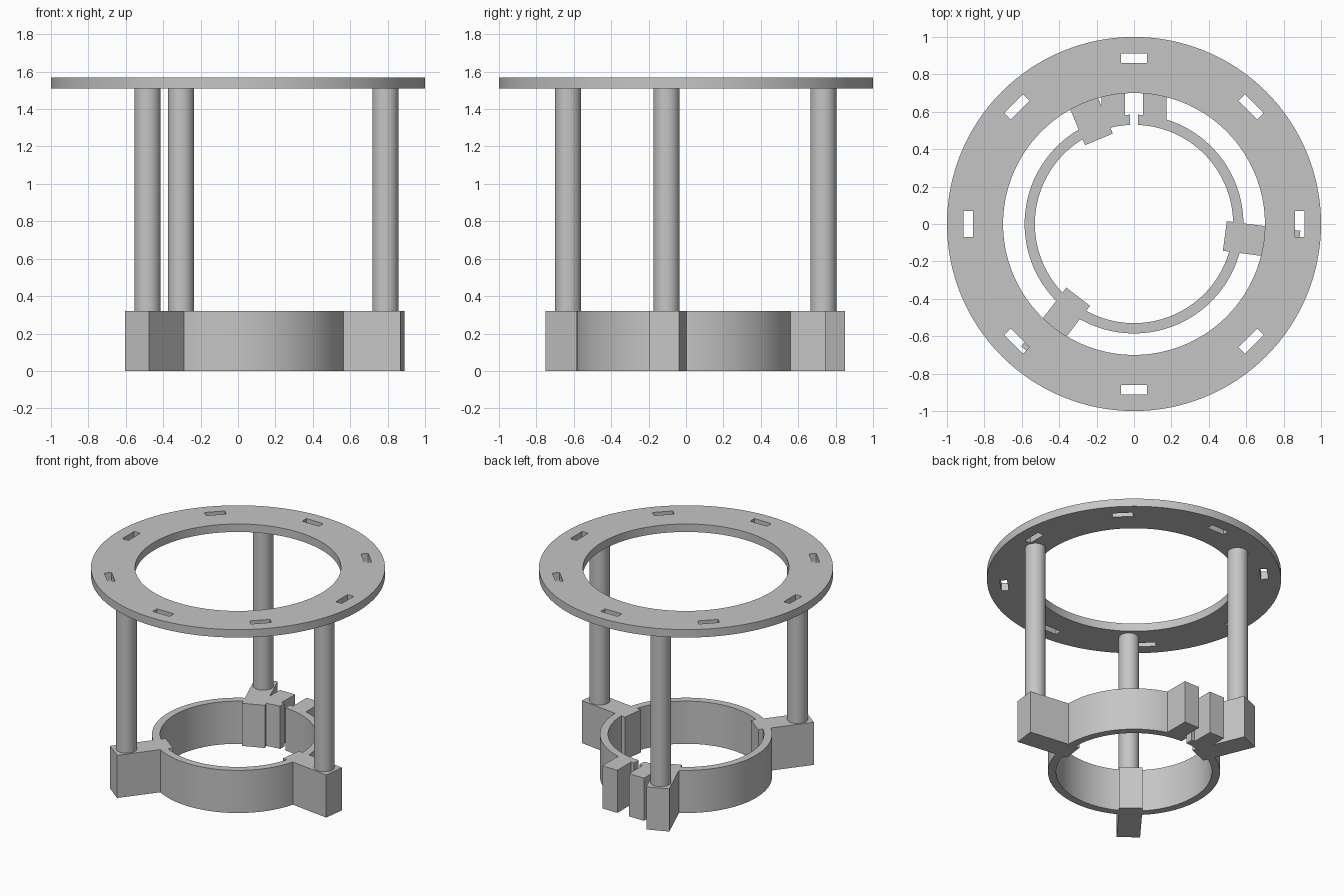
import bpy, bmesh
from math import sin, cos, asin, pi, radians

cube = bpy.data.objects.get("Cube")
if cube:
    bpy.data.objects.remove(cube, do_unlink=True)

grey = bpy.data.materials.new("plain grey")
grey.use_nodes = True
GREY = (0.56, 0.56, 0.56, 1)
grey.diffuse_color = GREY
grey.node_tree.nodes["Principled BSDF"].inputs["Base Color"].default_value = GREY


def arc(radius, start=0.0, end=2 * pi, steps=128, centre=(0, 0)):
    return [(centre[0] + radius * cos(start + (end - start) * i / steps),
             centre[1] + radius * sin(start + (end - start) * i / steps))
            for i in range(steps + 1)]


def circle(radius, steps=128, centre=(0, 0)):
    return arc(radius, steps=steps, centre=centre)[:-1]


def radial_box(angle, r0, r1, width):
    """Rectangle spanning r0..r1 along a direction, centred on that direction."""
    c, s, h = cos(angle), sin(angle), width / 2
    return [(r * c - t * s, r * s + t * c)
            for r, t in ((r0, -h), (r1, -h), (r1, h), (r0, h))]


def prism(name, loops, z0, z1):
    """Extrude closed outlines; inner outlines become holes."""
    curve = bpy.data.curves.new(name, "CURVE")
    curve.dimensions = "2D"
    curve.fill_mode = "BOTH"
    curve.extrude = (z1 - z0) / 2
    for loop in loops:
        spline = curve.splines.new("POLY")
        spline.points.add(len(loop) - 1)
        for point, (x, y) in zip(spline.points, loop):
            point.co = (x, y, 0, 1)
        spline.use_cyclic_u = True
    source = bpy.data.objects.new(name + " outline", curve)
    bpy.context.collection.objects.link(source)
    bpy.context.view_layer.update()
    graph = bpy.context.evaluated_depsgraph_get()
    mesh = bpy.data.meshes.new_from_object(source.evaluated_get(graph))
    bpy.data.objects.remove(source, do_unlink=True)

    # Weld the caps to the walls and lift into place
    bm = bmesh.new()
    bm.from_mesh(mesh)
    bmesh.ops.remove_doubles(bm, verts=bm.verts, dist=1e-5)
    bmesh.ops.recalc_face_normals(bm, faces=bm.faces)
    bmesh.ops.translate(bm, verts=bm.verts, vec=(0, 0, (z0 + z1) / 2))
    bm.to_mesh(mesh)
    bm.free()
    mesh.name = name
    mesh.materials.clear()
    mesh.materials.append(grey)
    obj = bpy.data.objects.new(name, mesh)
    bpy.context.collection.objects.link(obj)
    bpy.ops.object.select_all(action="DESELECT")
    obj.select_set(True)
    bpy.context.view_layer.objects.active = obj
    bpy.ops.object.shade_smooth_by_angle(angle=radians(30))
    return obj


CLAMP_TOP, PLATE_BOTTOM, PLATE_TOP = 0.32, 1.51, 1.57

# Upper plate with eight tangential slots
slots = [radial_box(i * pi / 4, 0.861, 0.911, 0.14) for i in range(8)]
prism("upper_plate", [circle(1.0), circle(0.70)] + slots, PLATE_BOTTOM, PLATE_TOP)

# Split clamp ring, open at the back
R_OUT, R_IN, GAP = 0.585, 0.53, 0.022
a_out, a_in = asin(GAP / R_OUT), asin(GAP / R_IN)
back = pi / 2
outline = (arc(R_OUT, back + a_out, back + 2 * pi - a_out)
           + arc(R_IN, back + 2 * pi - a_in, back + a_in))
prism("clamp_ring", [outline], 0, CLAMP_TOP)

# Pair of clamping lugs beside the gap
for side, sign in (("left", 1), ("right", -1)):
    x0, x1 = sign * 0.048, sign * 0.173
    prism(side + "_clamp_lug",
          [[(x0, 0.56), (x1, 0.555), (x1, 0.745), (x0, 0.745)]], 0, CLAMP_TOP)

# Three foot blocks, each carrying a round post
for place, degrees in (("left", -7.5), ("back", 112.5), ("front_right", 232.5)):
    a = radians(degrees)
    prism(place + "_foot_block", [radial_box(a, 0.49, 0.887, 0.16)], 0, CLAMP_TOP)
    centre = (0.795 * cos(a), 0.795 * sin(a))
    prism(place + "_post", [circle(0.07, 48, centre)], CLAMP_TOP - 0.01, PLATE_BOTTOM)
